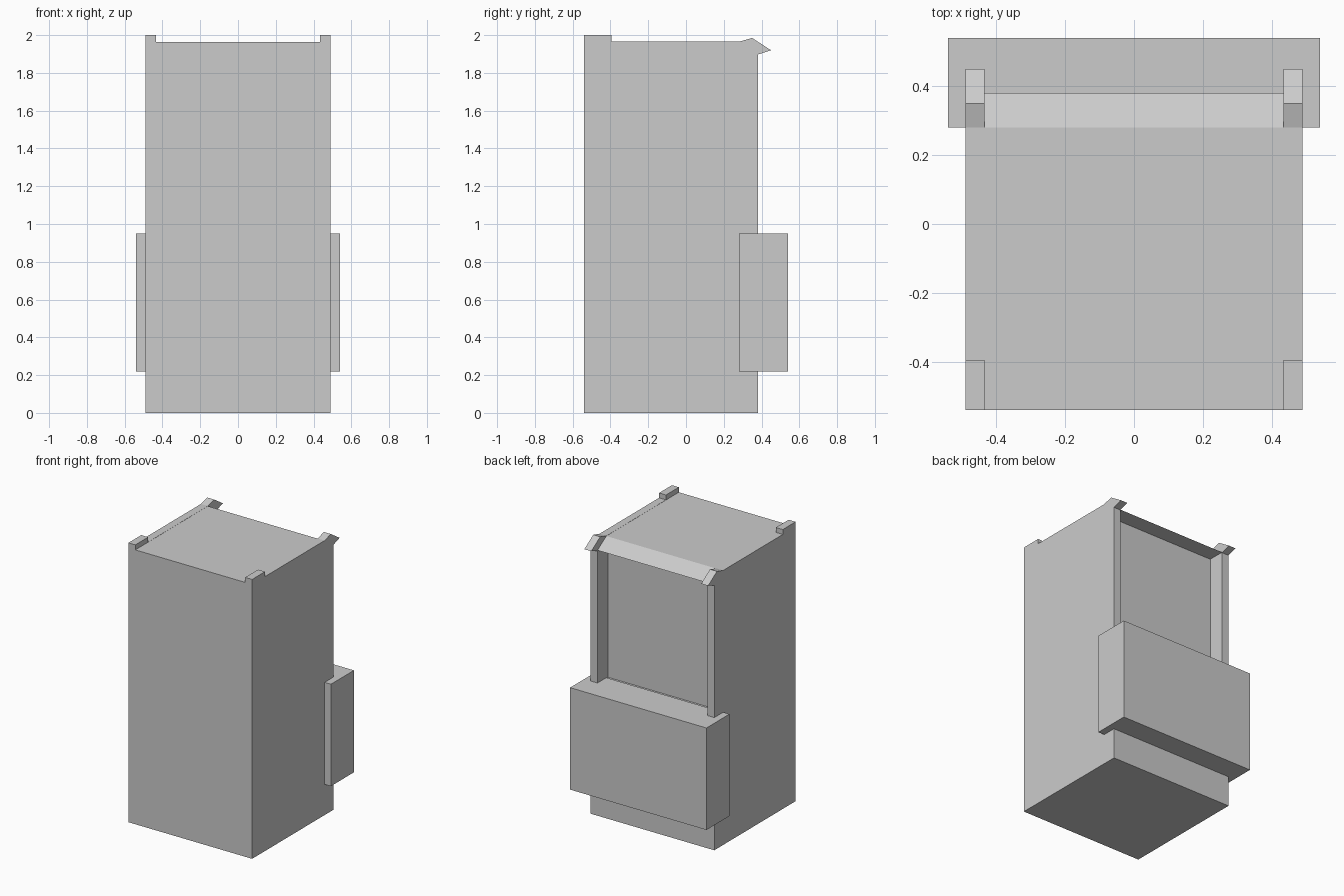
import bpy
import bmesh

if "Cube" in bpy.data.objects:
    bpy.data.objects.remove(bpy.data.objects["Cube"])


def extruded_profile(name, profile, half_width):
    """Extrude a (y, z) outline across x, centred on x = 0."""
    bm = bmesh.new()
    face = bm.faces.new([bm.verts.new((-half_width, y, z)) for y, z in profile])
    result = bmesh.ops.extrude_face_region(bm, geom=[face])
    moved = [v for v in result["geom"] if isinstance(v, bmesh.types.BMVert)]
    bmesh.ops.translate(bm, verts=moved, vec=(2 * half_width, 0, 0))
    bmesh.ops.recalc_face_normals(bm, faces=bm.faces)
    mesh = bpy.data.meshes.new(name)
    bm.to_mesh(mesh)
    bm.free()
    obj = bpy.data.objects.new(name, mesh)
    bpy.context.collection.objects.link(obj)
    return obj


# Cabinet: side outline with front corner tabs and hooked rear corners
cabinet = extruded_profile("cabinet", [
    (-0.54, 0), (0.38, 0), (0.38, 1.897), (0.45, 1.92), (0.35, 1.985),
    (0.28, 1.965), (-0.395, 1.965), (-0.395, 2.0), (-0.54, 2.0)], 0.49)

# Cutter: clears the roof between the side walls, the sloped lip and rear recess
cutter = extruded_profile("recess_cutter", [
    (-0.6, 1.964), (0.28, 1.964), (0.38, 1.9), (0.26, 1.9), (0.26, 0.945),
    (0.6, 0.945), (0.6, 2.1), (-0.6, 2.1)], 0.435)
cutter.hide_render = True

cut = cabinet.modifiers.new("recess", 'BOOLEAN')
cut.operation = 'DIFFERENCE'
cut.solver = 'EXACT'
cut.object = cutter
bpy.context.view_layer.objects.active = cabinet
bpy.ops.object.modifier_apply(modifier=cut.name)
bpy.data.objects.remove(cutter)

# Wide box wrapped around the lower rear
extruded_profile("rear_box", [
    (0.28, 0.22), (0.54, 0.22), (0.54, 0.95), (0.28, 0.95)], 0.54)
